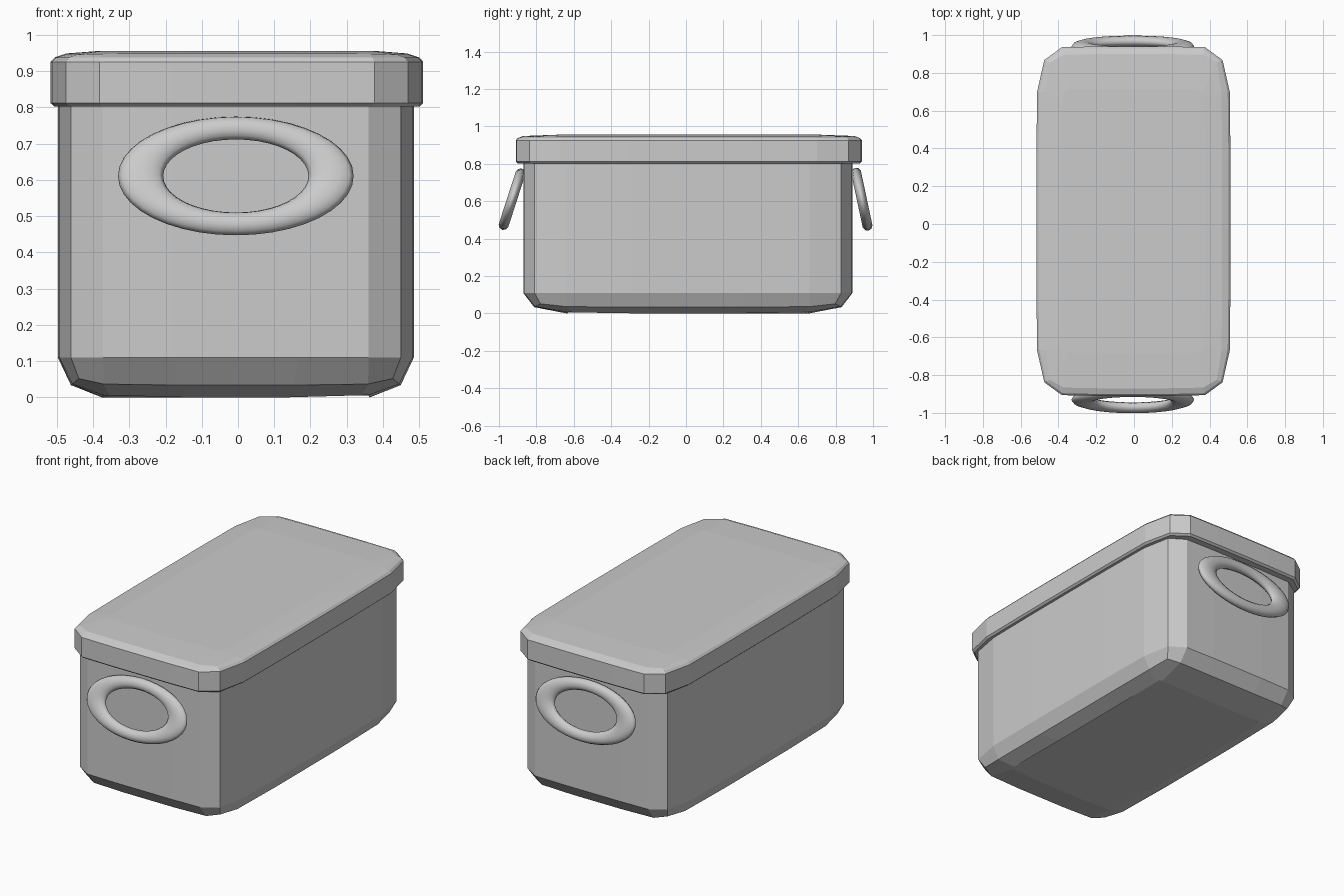
import bpy, bmesh
from math import radians

if "Cube" in bpy.data.objects:
    bpy.data.objects.remove(bpy.data.objects["Cube"])


def add_object(name, bm):
    bmesh.ops.recalc_face_normals(bm, faces=bm.faces)
    mesh = bpy.data.meshes.new(name)
    bm.to_mesh(mesh)
    bm.free()
    obj = bpy.data.objects.new(name, mesh)
    bpy.context.collection.objects.link(obj)
    return obj


def loft(name, levels, center):
    """Stack rings; each level is (quarter outline from +x to +y, list of heights)."""
    bm = bmesh.new()
    rings = []
    for quarter, heights in levels:
        q = list(zip(quarter, heights))
        pts = [(x, y, z) for (x, y), z in q]
        pts += [(-x, y, z) for (x, y), z in reversed(q) if x > 0]
        pts += [(-x, -y, z) for (x, y), z in q if y > 0 and x > 0]
        pts += [(x, -y, z) for (x, y), z in reversed(q) if y > 0]
        # drop repeated points on the symmetry axes
        clean = []
        for p in pts:
            if p not in clean:
                clean.append(p)
        rings.append([bm.verts.new((x + center[0], y + center[1], z)) for x, y, z in clean])
    n = len(rings[0])
    for a, b in zip(rings, rings[1:]):
        for i in range(n):
            j = (i + 1) % n
            bm.faces.new((a[i], a[j], b[j], b[i]))
    bm.faces.new(rings[0])
    bm.faces.new(rings[-1])
    return add_object(name, bm)


def outline(hx, hy, cut_x, cut_y, mid_x, mid_y):
    """Quarter of a rectangle with a two-facet corner and slightly bowed sides."""
    return [(hx, hy * 0.35), (hx - 0.004, hy - cut_y),
            (hx - mid_x, hy - mid_y),
            (hx - cut_x, hy - 0.004), (hx * 0.35, hy)]


# Box body with faceted lower edges
wall = outline(0.491, 0.88, 0.125, 0.23, 0.036, 0.06)
lower = outline(0.455, 0.822, 0.09, 0.17, 0.022, 0.035)
base = outline(0.369, 0.645, 0.02, 0.03, 0.006, 0.01)
loft("box_body", [
    (base, [0.0, 0.006, 0.009, 0.006, 0.0]),
    (lower, [0.034, 0.037, 0.052, 0.037, 0.034]),
    (wall, [0.11] * 5),
    (wall, [0.9] * 5),
], (-0.006, 0.01))

# Overhanging lid with a gently crowned top
rim = outline(0.514, 0.925, 0.135, 0.24, 0.042, 0.072)
rim_low = outline(0.503, 0.913, 0.13, 0.235, 0.04, 0.068)
edge = outline(0.47, 0.885, 0.1, 0.2, 0.028, 0.045)
shoulder = outline(0.503, 0.915, 0.13, 0.235, 0.04, 0.068)
crown = outline(0.38, 0.7, 0.03, 0.05, 0.01, 0.015)
loft("lid", [
    (rim_low, [0.802] * 5),
    (rim, [0.812] * 5),
    (rim, [0.926] * 5),
    (shoulder, [0.938] * 5),
    (edge, [0.949, 0.948, 0.946, 0.948, 0.949]),
    (crown, [0.956] * 5),
], (-0.003, 0.015))

# Oval carrying rings, hanging outward at each end
for name, y, tilt in (("front_handle", -0.93, -18), ("back_handle", 0.94, 12)):
    bpy.ops.mesh.primitive_torus_add(major_segments=40, minor_segments=10,
                                     major_radius=0.139, minor_radius=0.033)
    ring = bpy.context.object
    ring.name = name
    ring.scale = (1.89, 1.0, 0.85)
    ring.location = (-0.006, y, 0.611)
    # stand upright, then lean so the bottom swings away from the box
    ring.rotation_euler = (radians(90 + tilt), 0, 0)
    bpy.ops.object.shade_smooth_by_angle(angle=radians(40))
